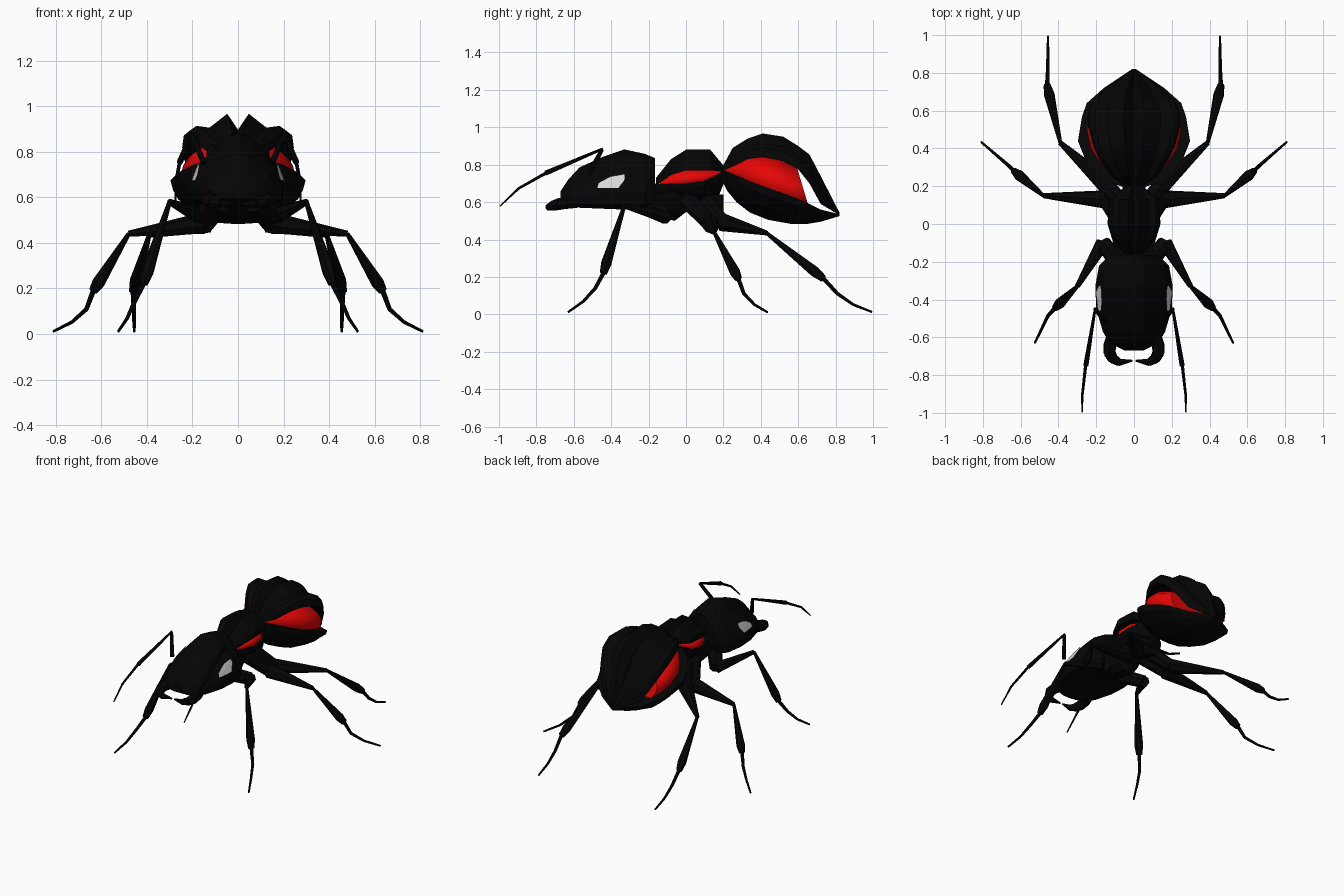
import bpy, bmesh, math
from mathutils import Vector, Matrix
from mathutils.bvhtree import BVHTree


def material(name, rgb):
    m = bpy.data.materials.new(name)
    m.diffuse_color = (*rgb, 1)
    return m


BLACK = material("black shell", (0.0015, 0.0015, 0.0015))
RED = material("red flesh", (0.88, 0.002, 0.002))
GREY = material("grey eye", (0.68, 0.68, 0.68))


def finish(name, bm, mat, mirror=False):
    bmesh.ops.recalc_face_normals(bm, faces=bm.faces)
    me = bpy.data.meshes.new(name)
    bm.to_mesh(me)
    bm.free()
    me.materials.append(mat)
    ob = bpy.data.objects.new(name, me)
    bpy.context.collection.objects.link(ob)
    if mirror:
        ob.modifiers.new("mirror", 'MIRROR').use_mirror_merge = False
    return ob


def loft(name, rings, mat):
    """Skin closed rings of equal length and cap both ends."""
    bm = bmesh.new()
    loops = [[bm.verts.new(p) for p in r] for r in rings]
    n = len(rings[0])
    for a, b in zip(loops, loops[1:]):
        for i in range(n):
            j = (i + 1) % n
            bm.faces.new((a[i], a[j], b[j], b[i]))
    bm.faces.new(loops[0])
    bm.faces.new(loops[-1])
    return finish(name, bm, mat)


def body(name, half, stations, mat=BLACK):
    """Half profile (u, v) from top centre to bottom centre, mirrored;
    stations are (y, half width, z at v=0, z at v=1)."""
    full = half + [(-u, v) for u, v in reversed(half) if u > 0]
    return loft(name, [[(u * w, y, z0 + v * (z1 - z0)) for u, v in full]
                       for y, w, z0, z1 in stations], mat)


def core(name, stations, shear):
    """Smooth elliptical core between the shell plates."""
    rings = []
    for y, w, z0, z1 in stations:
        ring = []
        for k in range(24):
            a = math.tau * k / 24
            dz = (z1 - z0) / 2 * math.sin(a)
            ring.append((w * math.cos(a), y - shear * dz, (z0 + z1) / 2 + dz))
        rings.append(ring)
    ob = loft(name, rings, RED)
    bpy.ops.object.select_all(action='DESELECT')
    ob.select_set(True)
    bpy.context.view_layer.objects.active = ob
    bpy.ops.object.shade_smooth_by_angle(angle=math.radians(40))


def limb(name, segments, sides=7):
    """Tapered segments (start, end, r1, r2) on one side, mirrored."""
    bm = bmesh.new()
    for a, b, r1, r2 in segments:
        a, b = Vector(a), Vector(b)
        d = b - a
        mat = Matrix.Translation((a + b) / 2) @ d.to_track_quat('Z', 'Y').to_matrix().to_4x4()
        bmesh.ops.create_cone(bm, cap_ends=True, segments=sides, radius1=r1,
                              radius2=r2, depth=d.length, matrix=mat)
    return finish(name, bm, BLACK, True)


# Ridged back plate and keel plate profiles
RIDGED = [(0, 0.45), (0.22, 1), (0.58, 0.52), (0.85, 0.58), (0.97, 0.4), (1, 0), (0.5, 0)]
KEEL = [(0, 0), (0.6, 0), (1, 0), (0.96, 0.25), (0.72, 0.65), (0.35, 0.95), (0, 1)]

# Abdomen
body("abdomen_upper_shell", RIDGED, [
    (0.19, 0.03, 0.765, 0.78), (0.25, 0.12, 0.79, 0.89), (0.33, 0.175, 0.83, 0.94),
    (0.41, 0.215, 0.84, 0.967), (0.52, 0.245, 0.82, 0.95), (0.60, 0.24, 0.775, 0.90),
    (0.66, 0.21, 0.70, 0.855), (0.72, 0.15, 0.59, 0.74), (0.82, 0.01, 0.53, 0.545)])
body("abdomen_lower_shell", KEEL, [
    (0.19, 0.04, 0.775, 0.72), (0.22, 0.13, 0.765, 0.66), (0.27, 0.20, 0.742, 0.60),
    (0.34, 0.257, 0.712, 0.545), (0.44, 0.297, 0.675, 0.505), (0.57, 0.275, 0.63, 0.482),
    (0.64, 0.25, 0.60, 0.482), (0.72, 0.16, 0.56, 0.495), (0.82, 0.01, 0.535, 0.525)])
core("abdomen_core", [
    (0.20, 0.02, 0.75, 0.775), (0.25, 0.10, 0.70, 0.805), (0.32, 0.175, 0.63, 0.845),
    (0.40, 0.23, 0.58, 0.86), (0.50, 0.25, 0.55, 0.85), (0.58, 0.238, 0.54, 0.81),
    (0.63, 0.215, 0.54, 0.785)], 0.3)

# Thorax
body("thorax_upper_shell", RIDGED, [
    (-0.16, 0.05, 0.69, 0.73), (-0.08, 0.11, 0.745, 0.83), (0.0, 0.14, 0.77, 0.88),
    (0.13, 0.13, 0.77, 0.88), (0.18, 0.07, 0.765, 0.82), (0.21, 0.03, 0.75, 0.785)])
body("thorax_lower_shell", KEEL, [
    (-0.17, 0.06, 0.70, 0.62), (-0.10, 0.11, 0.70, 0.61), (0.0, 0.14, 0.70, 0.61),
    (0.10, 0.135, 0.715, 0.60), (0.17, 0.08, 0.75, 0.62), (0.21, 0.03, 0.77, 0.72)])
core("thorax_core", [
    (-0.14, 0.03, 0.67, 0.705), (-0.08, 0.09, 0.66, 0.755), (0.0, 0.13, 0.66, 0.785),
    (0.09, 0.125, 0.67, 0.785), (0.19, 0.03, 0.73, 0.77)], 0)
body("breast_plate", KEEL, [
    (-0.30, 0.08, 0.60, 0.565), (-0.18, 0.11, 0.64, 0.53), (-0.06, 0.10, 0.66, 0.50),
    (0.03, 0.07, 0.64, 0.57), (0.20, 0.06, 0.64, 0.52)])

# Head
HEAD = [(0, 1), (0.28, 0.94), (0.56, 0.76), (0.82, 0.58), (1, 0.3), (0.95, 0.08),
        (0.6, 0), (0, 0)]
head = body("head", HEAD, [
    (-0.67, 0.05, 0.595, 0.66), (-0.63, 0.13, 0.575, 0.72), (-0.57, 0.165, 0.57, 0.785),
    (-0.45, 0.20, 0.565, 0.84), (-0.33, 0.205, 0.56, 0.882), (-0.22, 0.185, 0.56, 0.858),
    (-0.165, 0.13, 0.58, 0.835)])

# Eyes: pentagonal plates laid on the cheeks
bm = bmesh.new()
bm.from_mesh(head.data)
tree = BVHTree.FromBMesh(bm)
bm.free()
bm = bmesh.new()
outline = [(-0.475, 0.675), (-0.47, 0.70), (-0.40, 0.738), (-0.33, 0.75),
           (-0.325, 0.725), (-0.36, 0.675)]
pts = []
for y, z in outline + [(-0.40, 0.705)]:
    hit = tree.ray_cast(Vector((1, y, z)), Vector((-1, 0, 0)))[0]
    pts.append(bm.verts.new((hit.x + 0.009, y, z)))
for i in range(6):
    bm.faces.new((pts[i], pts[(i + 1) % 6], pts[6]))
finish("eyes", bm, GREY, True)

# Mandibles
jaw = [(0.11, -0.59, 0.60), (0.128, -0.64, 0.595), (0.13, -0.68, 0.588),
       (0.113, -0.712, 0.58), (0.08, -0.732, 0.573), (0.018, -0.725, 0.57)]
rad = [0.034, 0.034, 0.033, 0.028, 0.02, 0.005]
limb("mandibles", [(jaw[i], Vector(jaw[i + 1]).lerp(jaw[i], -0.15), rad[i], rad[i + 1])
                   for i in range(5)])

# Antennae
limb("antennae", [
    ((0.15, -0.52, 0.75), (0.205, -0.45, 0.88), 0.014, 0.011),
    ((0.205, -0.445, 0.885), (0.255, -0.75, 0.755), 0.007, 0.014),
    ((0.255, -0.74, 0.76), (0.273, -0.90, 0.67), 0.009, 0.007),
    ((0.273, -0.895, 0.673), (0.275, -0.995, 0.578), 0.007, 0.004)])


# Legs: hip root, hip, knee, ankle, foot joint, tip
def leg(name, root, hip, knee, ankle, joint, tip, thick):
    k, a = Vector(knee), Vector(ankle)
    bulge = k.lerp(a, 0.85)
    toe = Vector(joint).lerp(tip, 0.45) - Vector((0, 0, 0.014))
    limb(name, [
        (root, hip, 0.05, 0.042),
        (hip, knee, thick, 0.014),
        (knee, bulge, 0.010, 0.029),
        (bulge, ankle, 0.029, 0.02),
        (ankle, joint, 0.012, 0.010),
        (joint, toe, 0.010, 0.008),
        (toe, tip, 0.008, 0.006)])


leg("front_legs", (0.07, -0.22, 0.58), (0.165, -0.10, 0.52), (0.30, -0.33, 0.58),
    (0.415, -0.442, 0.22), (0.455, -0.485, 0.14), (0.525, -0.63, 0.012), 0.038)
leg("middle_legs", (0.06, 0.0, 0.62), (0.15, 0.13, 0.485), (0.48, 0.15, 0.44),
    (0.635, 0.28, 0.19), (0.665, 0.31, 0.11), (0.81, 0.435, 0.012), 0.05)
leg("rear_legs", (0.06, 0.10, 0.60), (0.14, 0.20, 0.49), (0.39, 0.43, 0.435),
    (0.46, 0.735, 0.19), (0.457, 0.81, 0.11), (0.455, 0.995, 0.012), 0.05)
